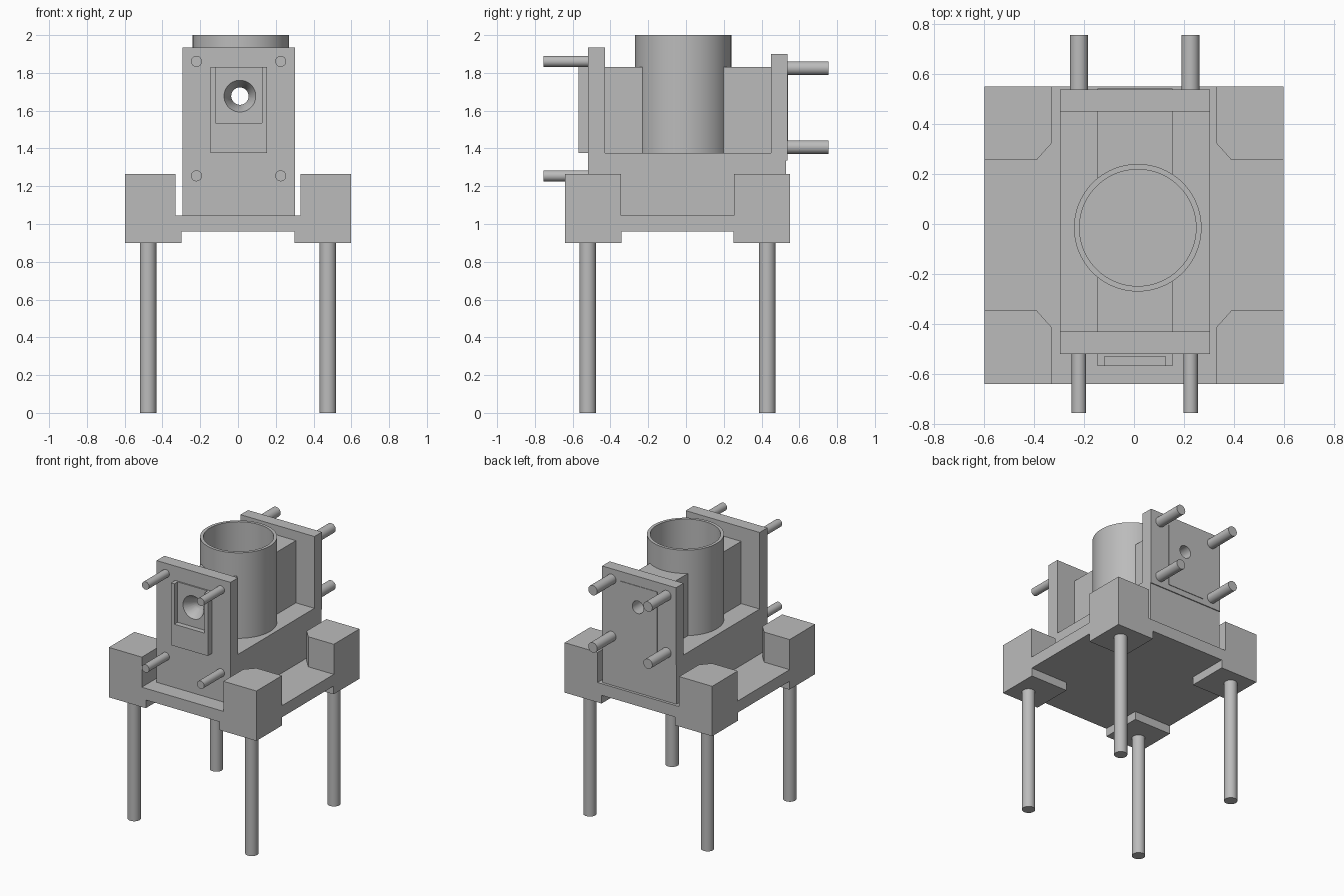
import bpy, bmesh, math
from mathutils import Matrix, Vector

cube = bpy.data.objects.get("Cube")
if cube:
    bpy.data.objects.remove(cube, do_unlink=True)

grey = bpy.data.materials.new("plain_grey")
grey.use_nodes = True
grey.diffuse_color = (0.5, 0.5, 0.5, 1)
grey.node_tree.nodes["Principled BSDF"].inputs["Base Color"].default_value = (0.5, 0.5, 0.5, 1)


def finish(name, bm):
    bmesh.ops.recalc_face_normals(bm, faces=bm.faces[:])
    mesh = bpy.data.meshes.new(name)
    bm.to_mesh(mesh)
    bm.free()
    mesh.materials.append(grey)
    obj = bpy.data.objects.new(name, mesh)
    bpy.context.collection.objects.link(obj)
    return obj


def prism(name, outline, z0, z1):
    """Extrude an xy outline between two heights."""
    bm = bmesh.new()
    face = bm.faces.new([bm.verts.new((x, y, z0)) for x, y in outline])
    top = bmesh.ops.extrude_face_region(bm, geom=[face])["geom"]
    bmesh.ops.translate(bm, vec=(0, 0, z1 - z0),
                        verts=[v for v in top if isinstance(v, bmesh.types.BMVert)])
    return finish(name, bm)


def box(name, x0, x1, y0, y1, z0, z1):
    return prism(name, [(x0, y0), (x1, y0), (x1, y1), (x0, y1)], z0, z1)


def rod(name, start, end, r, r_end=None, sides=48):
    """Round bar or cone between two points."""
    a, b = Vector(start), Vector(end)
    bm = bmesh.new()
    turn = (b - a).to_track_quat('Z', 'Y').to_matrix().to_4x4()
    bmesh.ops.create_cone(bm, cap_ends=True, segments=sides, radius1=r,
                          radius2=r if r_end is None else r_end, depth=(b - a).length,
                          matrix=Matrix.Translation((a + b) / 2) @ turn)
    return finish(name, bm)


def activate(obj):
    bpy.ops.object.select_all(action='DESELECT')
    obj.select_set(True)
    bpy.context.view_layer.objects.active = obj


def cut(obj, *cutters):
    activate(obj)
    for cutter in cutters:
        mod = obj.modifiers.new("cut", 'BOOLEAN')
        mod.operation, mod.solver, mod.object = 'DIFFERENCE', 'EXACT', cutter
        bpy.ops.object.modifier_apply(modifier=mod.name)


def smooth(obj):
    activate(obj)
    bpy.ops.object.shade_smooth_by_angle(angle=math.radians(30))


# Table with corner blocks, foot pads and legs
MID_Y = -0.045
box("base_plate", -0.597, 0.597, -0.64, 0.55, 0.96, 1.045)
corner = [(0.597, 0.595), (0.597, 0.3), (0.39, 0.3), (0.33, 0.367), (0.33, 0.595)]
pad = [(0.597, 0.595), (0.597, 0.297), (0.298, 0.297), (0.298, 0.595)]
for side, sx in (("left", 1), ("right", -1)):
    for end, sy in (("front", -1), ("back", 1)):
        def place(points):
            return [(sx * x, MID_Y + sy * y) for x, y in points]
        prism(f"{end}_{side}_corner_block", place(corner), 1.045, 1.265)
        prism(f"{end}_{side}_foot_pad", place(pad), 0.9, 0.96)
        x, y = sx * 0.476, MID_Y + sy * 0.475
        smooth(rod(f"{end}_{side}_leg", (x, y, 0), (x, y, 0.9), 0.044))

# Body, end panels and housing
L, R = -0.295, 0.303
box("body", L, R, -0.43, 0.53, 1.045, 1.375)
front_panel = box("front_panel", L, R, -0.52, -0.43, 1.045, 1.935)
back_panel = box("back_panel", L, R, 0.45, 0.537, 1.335, 1.9)
housing = box("housing", -0.145, 0.153, -0.43, 0.541, 1.375, 1.83)
face_plate = box("face_plate", -0.145, 0.153, -0.568, -0.52, 1.375, 1.83)

# Vertical tube
CX, CY = 0.015, -0.015
tube = rod("tube", (CX, CY, 1.375), (CX, CY, 2), 0.255, sides=96)

# Cutters: tube hollow, horizontal bore, countersink, face recess
hollow = rod("hollow_cutter", (CX, CY, 1.378), (CX, CY, 2.1), 0.233, sides=96)
clearance = rod("clearance_cutter", (CX, CY, 1.3), (CX, CY, 2.1), 0.243, sides=96)
HX, HZ = 0.01, 1.677
bore = rod("bore_cutter", (HX, -0.8, HZ), (HX, 0.8, HZ), 0.046)
sink = rod("countersink_cutter", (HX, -0.532, HZ), (HX, -0.445, HZ), 0.085, 0.04)
recess = box("recess_cutter", -0.118, 0.126, -0.7, -0.53, 1.535, 1.95)

cut(face_plate, recess, sink)
cut(front_panel, sink, bore)
cut(housing, clearance, bore)
cut(tube, hollow, bore)
cut(back_panel, bore)
for obj in (face_plate, front_panel, housing, tube, back_panel):
    smooth(obj)
for helper in (hollow, clearance, bore, sink, recess):
    bpy.data.objects.remove(helper, do_unlink=True)

# Pins on both end panels
for side, x in (("left", 0.226), ("right", -0.22)):
    for level, zf, zb in (("upper", 1.861, 1.825), ("lower", 1.255, 1.407)):
        smooth(rod(f"front_{level}_{side}_pin", (x, -0.755, zf), (x, -0.5, zf), 0.029))
        smooth(rod(f"back_{level}_{side}_pin", (x, 0.5, zb), (x, 0.755, zb), 0.036))
